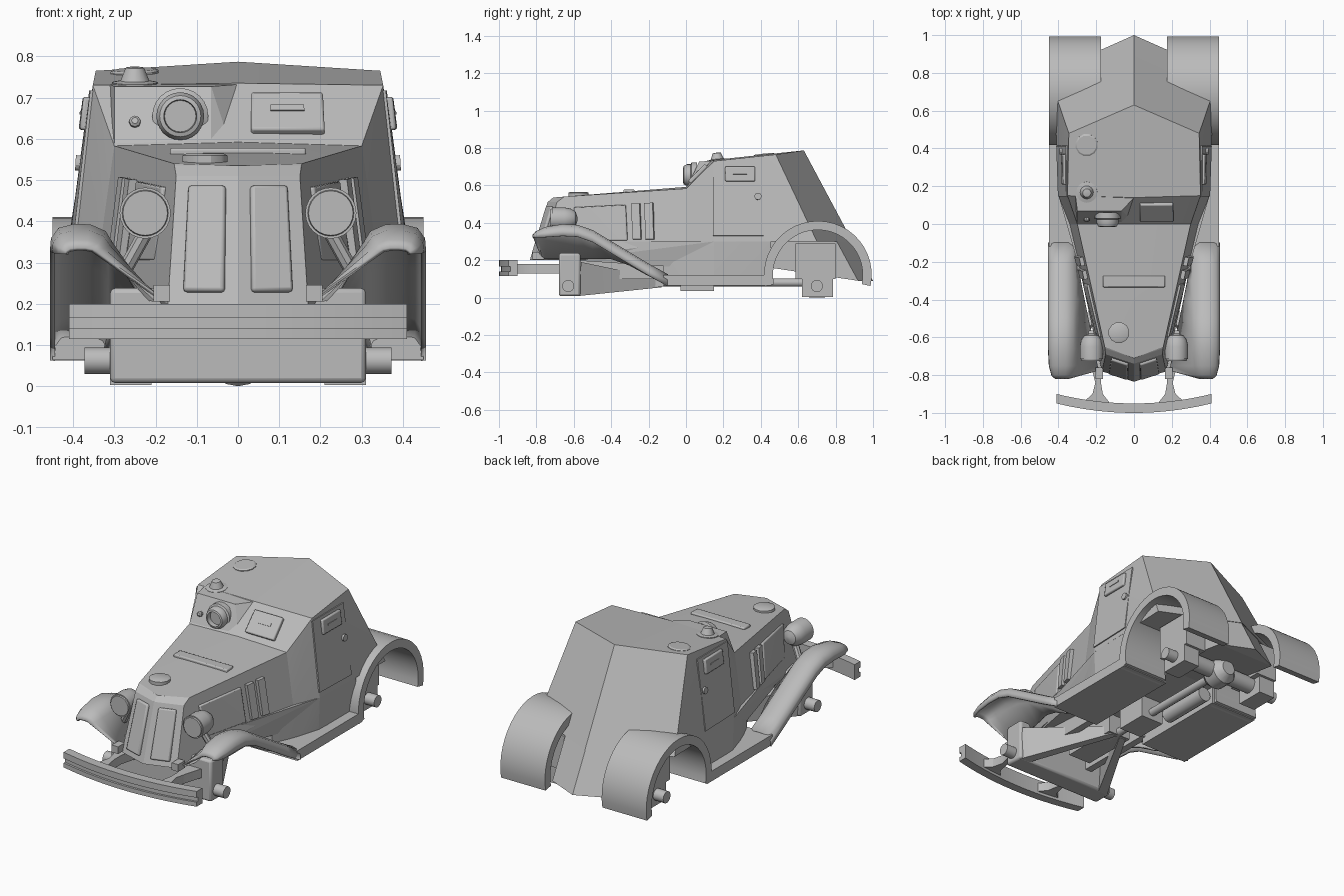
import bpy, bmesh, math
from mathutils import Vector

if "Cube" in bpy.data.objects:
    bpy.data.objects.remove(bpy.data.objects["Cube"], do_unlink=True)

GREY = (0.5, 0.5, 0.5, 1)
paint = bpy.data.materials.new("grey_paint")
paint.use_nodes = True
paint.diffuse_color = GREY
for node in paint.node_tree.nodes:
    if node.type == 'BSDF_PRINCIPLED':
        node.inputs["Base Color"].default_value = GREY
        node.inputs["Roughness"].default_value = 0.7


def finish(name, bm, mirror=False, bevel=0, solid=0, angle=30):
    """Turn a bmesh into a painted object with its modifiers."""
    bmesh.ops.recalc_face_normals(bm, faces=bm.faces[:])
    mesh = bpy.data.meshes.new(name)
    bm.to_mesh(mesh)
    bm.free()
    mesh.materials.append(paint)
    for p in mesh.polygons:
        p.use_smooth = True
    mesh.set_sharp_from_angle(angle=math.radians(angle))
    ob = bpy.data.objects.new(name, mesh)
    bpy.context.scene.collection.objects.link(ob)
    if solid:
        m = ob.modifiers.new("thickness", 'SOLIDIFY')
        m.thickness, m.offset = solid, 0
    if bevel:
        m = ob.modifiers.new("bevel", 'BEVEL')
        m.width, m.segments, m.limit_method = bevel, 2, 'ANGLE'
    if mirror:
        ob.modifiers.new("mirror", 'MIRROR')
    return ob


def hull(name, points, both=False, **kw):
    """Convex armour shape; both=True adds the opposite side's points."""
    bm = bmesh.new()
    pts = [Vector(p) for p in points]
    if both:
        pts += [Vector((-p.x, p.y, p.z)) for p in pts if p.x]
    verts = [bm.verts.new(p) for p in pts]
    bmesh.ops.convex_hull(bm, input=verts)
    loose = [v for v in bm.verts if not v.link_faces]
    bmesh.ops.delete(bm, geom=loose, context='VERTS')
    bmesh.ops.dissolve_limit(bm, angle_limit=0.02, verts=bm.verts[:], edges=bm.edges[:])
    return finish(name, bm, angle=5, **kw)


def box(name, x, y, z, **kw):
    return hull(name, [(a, b, c) for a in x for b in y for c in z], **kw)


def loft(name, rings, closed=True, **kw):
    """Skin a run of equal-length point rows."""
    bm = bmesh.new()
    rows = [[bm.verts.new(p) for p in r] for r in rings]
    n = len(rows[0])
    for a, b in zip(rows, rows[1:]):
        for i in range(n if closed else n - 1):
            j = (i + 1) % n
            bm.faces.new((a[i], a[j], b[j], b[i]))
    if closed:
        bm.faces.new(rows[0])
        bm.faces.new(rows[-1])
    return finish(name, bm, **kw)


def lathe(name, origin, axis, profile, sides=24, **kw):
    """Revolve (radius, distance) pairs about an axis."""
    axis = Vector(axis).normalized()
    u = axis.orthogonal().normalized()
    v = axis.cross(u)
    rings = []
    for r, d in profile:
        turns = [2 * math.pi * k / sides for k in range(sides)]
        rings.append([Vector(origin) + axis * d + (u * math.cos(t) + v * math.sin(t)) * r
                      for t in turns])
    return loft(name, rings, **kw)


def rod(name, a, b, r, **kw):
    d = Vector(b) - Vector(a)
    return lathe(name, a, d, [(r, 0), (r, d.length)], **kw)


def panel(name, wall, u, v, t, **kw):
    """Raised plate on part of a wall given as four corners."""
    a, b, c, d = [Vector(p) for p in wall]
    n = (b - a).cross(d - a).normalized()
    pts = []
    for s in u:
        for k in v:
            p = a.lerp(b, s).lerp(d.lerp(c, s), k)
            pts += [p - n * 0.012, p + n * t]
    return hull(name, pts, **kw)


# Armoured body
HOOD_LOW, HOOD_TOP = (.18, -.62, .3), (.155, -.65, .54)
SCUTTLE_LOW, SCUTTLE_TOP = (.34, 0, .3), (.3, 0, .583)
DOOR_LOW, DOOR_TOP = (.4, .15, .3), (.352, .15, .73)
TAIL_LOW, TAIL_TOP = (.42, .7, .3), (.345, .48, .765)
NOSE_LOW, NOSE_TOP = (.17, -.78, .2), (.15, -.69, .51)
hull("hood", [(0, -.835, .2), NOSE_LOW, NOSE_TOP, (0, -.74, .51), (0, -.71, .535),
              (.15, -.66, .535), (.18, -.62, .2), HOOD_LOW, HOOD_TOP, SCUTTLE_LOW,
              SCUTTLE_TOP, (0, 0, .592), (.3, 0, .2), (0, 0, .2)], both=True)
hull("cabin", [SCUTTLE_LOW, SCUTTLE_TOP, (0, 0, .592), DOOR_LOW, DOOR_TOP, (0, .14, .735),
               TAIL_LOW, TAIL_TOP, (0, .63, .787), (0, .89, .3)], both=True)
hull("lower_body", [(.18, -.62, .2), (.33, 0, .16), (.385, .45, .16),
                    HOOD_LOW, SCUTTLE_LOW, DOOR_LOW, (.41, .45, .3)], both=True)
hull("side_sills", [(.16, -.12, .064), (.29, -.12, .064), (.345, 0, .064), (.39, .15, .064),
                    (.39, .455, .064), (.16, .455, .064), (.16, -.12, .29), (.3, -.12, .29),
                    (.34, 0, .3), (.4, .15, .3), (.41, .455, .3), (.16, .455, .3)], mirror=True)
hull("tail", [(0, .832, .4), (.18, .752, .4), (0, 1, .09), (.18, .92, .09),
              (.18, .45, .16), (.18, .45, .4)], both=True)

# Gun position in the front plate
hull("gun_plate", [(-.3, .005, .59), (-.065, .005, .59), (-.3, .07, .727), (-.065, .07, .727),
                   (0, .14, .732), (-.02, .03, .59), (-.31, .15, .732), (-.31, .06, .59)])
lathe("gun_mount", (-.14, .06, .655), (0, -1, 0),
      [(.068, 0), (.068, .03), (.058, .035), (.058, .055), (.05, .072), (.04, .075), (.038, .05), (.01, .05)])
lathe("pistol_port", (-.25, .06, .63), (0, -1, .3), [(.014, 0), (.014, .045), (.008, .05)], sides=8)

# Doors, visors and side panels
wall = ((.4, .14, .3), (.41, .42, .3), (.353, .42, .73), (.351, .14, .73))
panel("doors", wall, (.02, .98), (.07, .97), .006, mirror=True)
panel("door_visors", wall, (.25, .82), (.745, .93), .02, mirror=True, bevel=.006)
panel("door_slits", wall, (.4, .67), (.83, .85), .023, mirror=True)
rod("door_handles", (.36, .385, .54), (.394, .385, .542), .019, sides=12, mirror=True)
front = ((-.32, 0, .59), (.32, 0, .59), (.31, .14, .732), (-.31, .14, .732))
panel("driver_visor", front, (.55, .83), (.16, .8), .016, bevel=.006)
panel("driver_slit", front, (.625, .755), (.47, .56), .019)
side = (HOOD_LOW, SCUTTLE_LOW, SCUTTLE_TOP, HOOD_TOP)
panel("hood_side_panels", side, (.07, .5), (.02, .75), .014, mirror=True, bevel=.006)
for i, s in enumerate((.55, .66)):
    panel("side_vent_%d" % i, side, (s, s + .07), (.04, .76), .022, mirror=True)
nose = ((0, -.835, .2), NOSE_LOW, NOSE_TOP, (0, -.74, .51))
panel("grille_shutters", nose, (.19, .78), (.09, .92), .014, mirror=True, bevel=.008)

# Hood and roof fittings
box("hood_hinge", (-.165, .165), (-.335, -.275), (.55, .578), bevel=.006)
lathe("filler_cap", (-.08, -.575, .53), (0, 0, 1), [(.056, 0), (.056, .03), (.045, .035)], sides=12)
lathe("roof_cap", (-.25, .42, .738), (-.04, -.1, 1), [(.06, 0), (.06, .025), (.052, .03)], sides=12)
lathe("roof_vent", (-.25, .17, .715), (0, -.1, 1),
      [(.056, 0), (.056, .022), (.035, .026), (.022, .058), (.01, .06)], sides=16)

# Headlamps
lathe("headlamps", (.225, -.72, .42), (0, 1, 0),
      [(.054, -.004), (.056, .004), (.062, .004), (.062, .07), (.055, .105), (.038, .13), (.01, .14)],
      mirror=True)
rod("lamp_brackets", (.22, -.64, .38), (.27, -.62, .29), .018, sides=8, mirror=True)

# Front fenders: crown path, swept section, inner skirt
crown = [(-.815, .332), (-.8, .35), (-.75, .372), (-.66, .387), (-.58, .383), (-.5, .355),
         (-.4, .295), (-.3, .235), (-.2, .175), (-.1, .12)]
section = [(.07, -.058), (.068, -.03), (.052, -.008), (.02, 0), (-.02, 0), (-.055, -.015), (-.07, -.04)]
rings = []
for i, (y, z) in enumerate(crown):
    wide, droop = ((.5, .2), (.74, .5), (.93, .85))[i] if i < 3 else (1, 1)
    row = [(.38 + x * wide, y, z + dz * droop) for x, dz in section]
    t = (y + .81) / .71
    row.append((.185 + .14 * t, max(y, -.77), max(.07, min(.21, z - .06))))
    rings.append(row)
loft("front_fenders", rings, closed=False, mirror=True, solid=.012, angle=40)
box("running_boards", (.28, .45), (-.12, .456), (.064, .12), mirror=True)

# Rear fenders
rings = []
for k in range(25):
    a = math.radians(-12 + 204 * k / 24)
    c, s = math.cos(a), math.sin(a)
    rings.append([(x, .705 + r * c, .122 + r * s)
                  for x, r in ((.175, .288), (.45, .288), (.45, .24), (.175, .24))])
loft("rear_fenders", rings, mirror=True)

# Bumper: curved bars on two flared arms
for name, z0, z1, inset in (("bumper_upper_bar", .165, .2, 0), ("bumper_web", .138, .167, .012),
                            ("bumper_lower_bar", .115, .14, 0)):
    rings = []
    for k in range(-8, 9):
        x = k * .41 / 8
        y = -1 + .05 * (k / 8) ** 2
        rings.append([(x, y + inset, z0), (x, y + .05, z0), (x, y + .05, z1), (x, y + inset, z1)])
    loft(name, rings)
arm = [(.13, .27, -.945), (.165, .22, -.9), (.175, .205, -.84), (.175, .22, -.78), (.15, .25, -.68)]
loft("bumper_arms", [[(a, y, .13), (b, y, .13), (b, y, .18), (a, y, .18)] for a, b, y in arm],
     mirror=True)
box("tow_brackets", (.165, .205), (-.82, -.76), (.205, .245), mirror=True)

# Running gear
box("front_axle_housing", (-.31, .31), (-.68, -.565), (.008, .238), bevel=.012)
hull("radius_arms", [(.3, -.58, .008), (.24, -.58, .008), (.3, -.56, .19), (.24, -.56, .19),
                     (.05, -.13, .055), (.01, -.13, .055), (.05, -.13, .1), (.01, -.13, .1)],
     mirror=True)
box("rear_axle_blocks", (.21, .31), (.62, .785), (.003, .15), mirror=True)
box("rear_spring_blocks", (.18, .31), (.585, .8), (.1, .29), mirror=True)
rod("rear_axle", (-.25, .7, .08), (.25, .7, .08), .045)
lathe("differential", (0, .62, .075), (0, 1, 0), [(.04, 0), (.075, .04), (.075, .12), (.04, .16)], sides=16)
for end, y in (("front", -.63), ("rear", .7)):
    rod(end + "_hubs", (.25, y, .062), (.372, y, .062), .032, mirror=True)
box("chassis_rails", (.14, .18), (-.57, -.1), (.1, .22), mirror=True)
rod("drive_shaft", (0, -.2, .08), (0, .66, .08), .022, sides=12)
box("gearbox", (-.07, .07), (-.45, -.12), (.06, .22))
box("transfer_case", (-.07, .07), (-.03, .15), (.035, .17))
rod("silencer", (-.11, .15, .1), (-.11, .45, .1), .04, sides=16)
